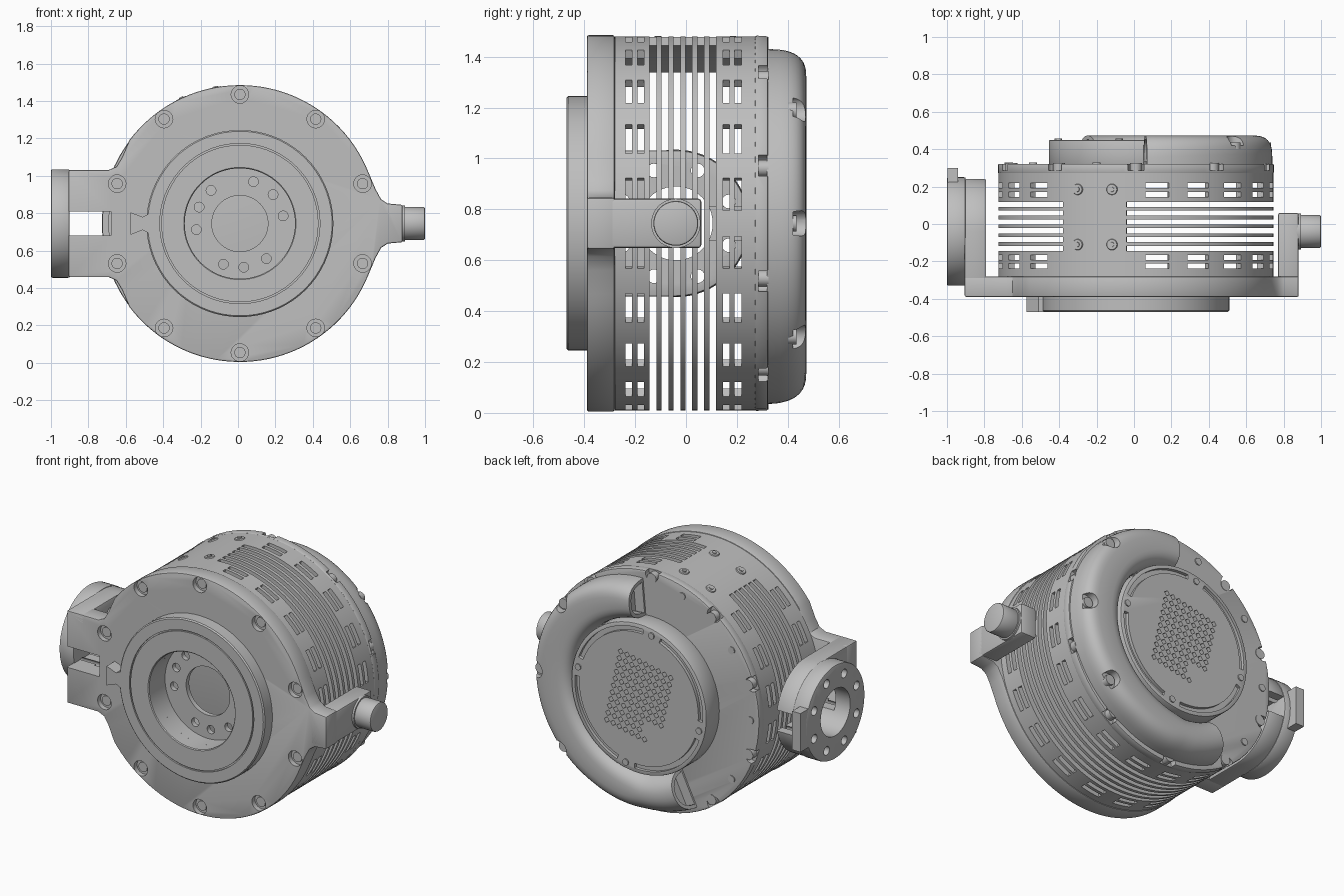
import bpy, bmesh, math
from mathutils import Matrix, Vector

if "Cube" in bpy.data.objects:
    bpy.data.objects.remove(bpy.data.objects["Cube"])

CX, CZ = 0.01, 0.745          # drum axis
AY = -0.04                    # side pivot axis
R = 0.735

grey = bpy.data.materials.new("cast_grey")
grey.use_nodes = True
grey.diffuse_color = (0.52, 0.52, 0.52, 1)
grey.node_tree.nodes["Principled BSDF"].inputs["Base Color"].default_value = (0.52, 0.52, 0.52, 1)


def finish(name, bm):
    bmesh.ops.recalc_face_normals(bm, faces=bm.faces)
    me = bpy.data.meshes.new(name)
    bm.to_mesh(me)
    bm.free()
    ob = bpy.data.objects.new(name, me)
    me.materials.append(grey)
    bpy.context.collection.objects.link(ob)
    return ob


def arc(u, v, r, a0=0, a1=360, n=64):
    closed = a1 - a0 == 360
    return [(u + r * math.cos(t), v + r * math.sin(t)) for t in
            (math.radians(a0 + (a1 - a0) * i / (n if closed else n - 1)) for i in range(n))]


def rect(u0, u1, v0, v1):
    return [(u0, v0), (u1, v0), (u1, v1), (u0, v1)]


def solid(name, *prisms):
    """Each prism is (outline, axis, start, end)."""
    bm = bmesh.new()
    for pts, axis, w0, w1 in prisms:
        ends = [[bm.verts.new((u, w, v) if axis == "y" else (w, u, v)) for u, v in pts] for w in (w0, w1)]
        bm.faces.new(ends[0])
        bm.faces.new(ends[1])
        for i in range(len(pts)):
            j = (i + 1) % len(pts)
            bm.faces.new((ends[0][i], ends[0][j], ends[1][j], ends[1][i]))
    return finish(name, bm)


def polar(r, deg):
    return CX + r * math.cos(math.radians(deg)), CZ + r * math.sin(math.radians(deg))


def holes(radius, size, angles, y0, y1, n=20):
    return [(arc(*polar(radius, a), size, n=n), "y", y0, y1) for a in angles]


def lathe(name, profile, n=72):
    bm = bmesh.new()
    rings = [[bm.verts.new((x, y, z)) for x, z in arc(CX, CZ, r, n=n)] for r, y in profile]
    for k, ring in enumerate(rings):
        nxt = rings[(k + 1) % len(rings)]
        for i in range(n):
            j = (i + 1) % n
            bm.faces.new((ring[i], ring[j], nxt[j], nxt[i]))
    return finish(name, bm)


def bake(ob):
    deps = bpy.context.evaluated_depsgraph_get()
    me = bpy.data.meshes.new_from_object(ob.evaluated_get(deps))
    ob.modifiers.clear()
    ob.data = me


def bevel(ob, width=0.008, segments=2):
    m = ob.modifiers.new("bevel", "BEVEL")
    m.width, m.segments, m.limit_method = width, segments, "ANGLE"
    m.angle_limit = math.radians(40)
    bake(ob)


def cut(ob, *prisms):
    cutter = solid("cutter", *prisms)
    m = ob.modifiers.new("cut", "BOOLEAN")
    m.object, m.operation, m.solver = cutter, "DIFFERENCE", "EXACT"
    bake(ob)
    bpy.data.objects.remove(cutter)


TEN = range(18, 378, 36)

# Front plate with its two arms, filleted into the disc
upper = [(0.88, 0.845), (0.80, 0.852), (0.765, 0.875), (0.735, 0.93)]
upper += arc(CX, CZ, 0.74, 22, 143, 40)
upper += [(-0.62, 1.10), (-0.65, 1.05), (-0.69, 1.032), (-0.905, 1.032)]
outline = upper + [(u, 2 * CZ - v) for u, v in reversed(upper)]
plate = solid("front_plate", (outline, "y", -0.39, -0.28))
bevel(plate)
cut(plate, (arc(CX, CZ, 0.295), "y", -0.5, -0.31))
cut(plate, (arc(CX, CZ, 0.15), "y", -0.5, -0.2),
    (rect(-0.92, -0.68, 0.68, 0.81), "y", -0.5, -0.2),
    *holes(0.235, 0.026, (10, 41, 72, 131, 158, 188, 248, 275, 307), -0.5, -0.2),
    *holes(0.69, 0.047, TEN, -0.5, -0.36))
solid("front_bolts", *holes(0.69, 0.03, TEN, -0.37, -0.35))

# Raised front ring with a thin groove, and its dovetail key
lathe("front_ring", [(0.295, -0.385), (0.295, -0.465), (0.30, -0.47), (0.42, -0.47), (0.42, -0.46),
                     (0.428, -0.46), (0.428, -0.47), (0.493, -0.47), (0.50, -0.463), (0.50, -0.385)])
solid("front_key", ([(-0.575, 0.685), (-0.575, 0.805), (-0.51, 0.78), (-0.47, 0.80),
                     (-0.47, 0.69), (-0.51, 0.71)], "y", -0.47, -0.385))

# Slotted drum wall: open cells are left out of a grid, then thickened
long_rows = [-0.13 + 0.047 * i for i in range(6)]
short_rows = [-0.225, -0.178, 0.158, 0.205]
centres = sorted(long_rows + short_rows)
breaks = [-0.28] + [c + s for c in centres for s in (-0.0135, 0.0135)] + [0.275]


def is_open(row, a):
    if row % 2 == 0 or 94 <= a < 121:
        return False
    return centres[row // 2] in long_rows or (a - 4) % 18 < 10


bm = bmesh.new()
grid = [[bm.verts.new((x, y, z)) for x, z in arc(CX, CZ, R, n=180)] for y in breaks]
for row in range(len(breaks) - 1):
    for i in range(180):
        if not is_open(row, i * 2):
            j = (i + 1) % 180
            bm.faces.new((grid[row][i], grid[row + 1][i], grid[row + 1][j], grid[row][j]))
drum = finish("slotted_drum", bm)
m = drum.modifiers.new("wall", "SOLIDIFY")
m.thickness = 0.035
# thicken towards the axis whichever way the shell faces
face = drum.data.polygons[0]
outward = face.normal.dot(face.center - Vector((CX, face.center.y, CZ))) > 0
m.offset = -1 if outward else 1
bake(drum)

# Four screws on the solid part of the drum
bm = bmesh.new()
for a in (100, 115):
    for y in (0.185, -0.11):
        x, z = polar(R, a)
        turn = Matrix.Rotation(math.radians(90 - a), 4, "Y")
        for r, d in ((0.032, 0.012), (0.015, 0.022)):
            bmesh.ops.create_cone(bm, cap_ends=True, segments=20, radius1=r, radius2=r * 0.85, depth=d,
                                  matrix=Matrix.Translation((x, y, z)) @ turn)
finish("drum_screws", bm)

# Back plate with edge notches and bolts
back = solid("back_plate", (arc(CX, CZ, 0.738, n=72), "y", 0.27, 0.322))
bevel(back)
cut(back, *holes(0.725, 0.045, TEN, 0.285, 0.4))
solid("back_bolts", *holes(0.70, 0.032, TEN, 0.28, 0.325))
solid("back_lug_screws", *holes(0.68, 0.022, (108, 144, 180, 216), 0.3, 0.328))

# Rounded duct sweeping round the left side of the back
bm = bmesh.new()
sections = []
for k in range(61):
    a = 85 - 201 * k / 60
    wide = max(0, math.cos(math.radians(a))) ** 0.6
    inner, outer = 0.465, 0.675 + 0.055 * wide
    if a < -20:
        outer = max(outer, 0.71)
    n = 2.2 + 1.6 * wide
    mid, half = (inner + outer) / 2, (outer - inner) / 2
    ring = []
    for i in range(21):
        t = math.pi * i / 20
        c, s = math.cos(t), max(0, math.sin(t))
        x, z = polar(mid + half * math.copysign(abs(c) ** (2 / n), c), a)
        ring.append(bm.verts.new((x, 0.318 + 0.155 * s ** (2 / n), z)))
    sections.append(ring)
for p, q in zip(sections, sections[1:]):
    for i in range(21):
        j = (i + 1) % 21
        bm.faces.new((p[i], p[j], q[j], q[i]))
caps = [bm.faces.new(sections[0]), bm.faces.new(sections[-1])]
bmesh.ops.recalc_face_normals(bm, faces=bm.faces)
bmesh.ops.inset_individual(bm, faces=caps, thickness=0.022)
bmesh.ops.inset_individual(bm, faces=caps, thickness=0.002, depth=-0.06)
duct = finish("back_duct", bm)
cut(duct, *holes(0.70, 0.05, (40, 0, -40), 0.42, 0.6))
solid("duct_bolts", *holes(0.69, 0.032, (40, 0, -40), 0.40, 0.435))

# Round back cover with arc grooves, small screws and a turned hole grid
cover = solid("back_cover", (arc(CX, CZ, 0.465, n=72), "y", 0.315, 0.45))
bevel(cover)
grooves = [(arc(CX, CZ, 0.44, a, a + 74, 16) + arc(CX, CZ, 0.41, a, a + 74, 16)[::-1], "y", 0.43, 0.5)
           for a in range(20, 380, 90)]
turn = Matrix.Rotation(math.radians(12), 2)
cells = []
for col in range(9):
    for row in range(11):
        if col < 3 and row < 3 and not (col == 2 and row == 0):
            continue
        c = turn @ Vector(((col - 4) * 0.044, (row - 5) * 0.046))
        cells.append((arc(CX + c.x, CZ + c.y, 0.018, 12, 372, 4), "y", 0.36, 0.5))
cut(cover, *grooves, *cells)
solid("cover_screws", *holes(0.425, 0.02, range(12, 372, 90), 0.44, 0.457, 12))

# Right side bracket with a round flange and bolt circle
side_shape = [(-0.39, CZ - 0.287)] + arc(AY, CZ, 0.287, -90, 90, 32) + [(-0.39, CZ + 0.287)]
bracket = solid("flange_bracket", (side_shape, "x", -0.905, -0.79))
bevel(bracket)
cut(bracket, (rect(-0.92, -0.70, 0.68, 0.81), "y", -0.5, 0.4))
bolt_circle = [(arc(*arc(AY, CZ, 0.225, 22.5, 382.5, 8)[i], 0.027, n=16), "x", -1.1, -0.7) for i in range(8)]
bore = (arc(AY, CZ, 0.145, n=48), "x", -1.1, -0.7)
cut(bracket, bore, *bolt_circle)
flange = solid("flange", (arc(AY, CZ, 0.29), "x", -1.0, -0.90))
bevel(flange)
cut(flange, bore, *bolt_circle)
solid("flange_tab", (rect(0.22, 0.30, CZ - 0.12, CZ + 0.12), "x", -0.998, -0.94))

# Left side post with collar and peg
post = solid("peg_post", (rect(-0.39, 0.06, 0.648, 0.842), "x", 0.77, 0.88))
bevel(post, 0.012)
solid("peg_collar", (arc(AY, CZ, 0.097, n=40), "x", 0.87, 0.892))
peg = solid("peg", (arc(AY, CZ, 0.088, n=40), "x", 0.88, 1.0))
bevel(peg)

# Smooth curved walls while keeping hard edges
bpy.ops.object.select_all(action="DESELECT")
for ob in bpy.context.collection.objects:
    if ob.type == "MESH" and grey.name in ob.data.materials:
        ob.select_set(True)
        bpy.context.view_layer.objects.active = ob
bpy.ops.object.shade_smooth_by_angle(angle=math.radians(30))
